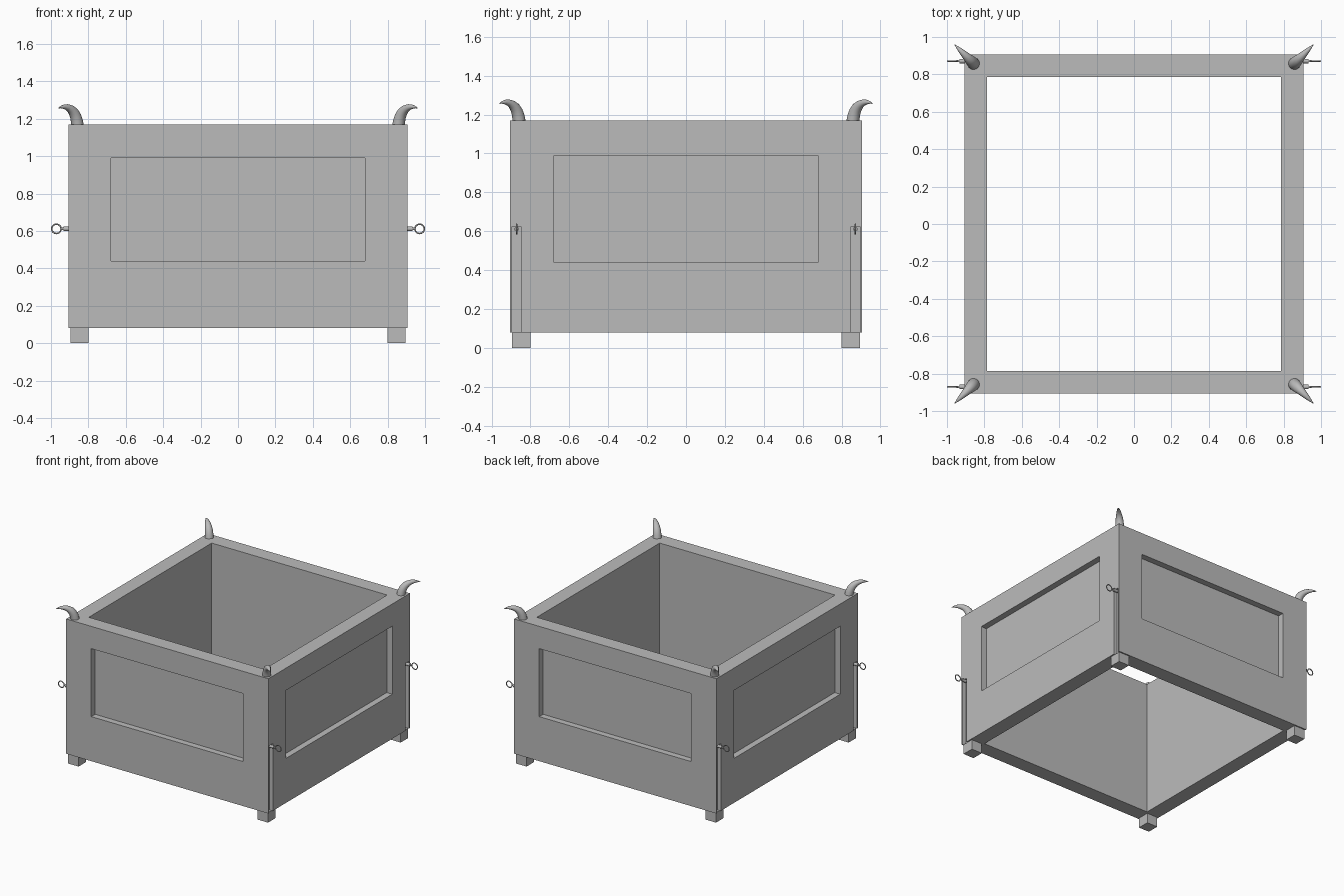
import bpy, bmesh, math
from mathutils import Vector, Matrix

if "Cube" in bpy.data.objects:
    bpy.data.objects.remove(bpy.data.objects["Cube"])

grey = bpy.data.materials.new("light grey")
grey.diffuse_color = (0.5, 0.5, 0.5, 1)
grey.use_nodes = True
grey.node_tree.nodes["Principled BSDF"].inputs["Base Color"].default_value = grey.diffuse_color


def make_object(name, bm):
    bmesh.ops.recalc_face_normals(bm, faces=bm.faces)
    mesh = bpy.data.meshes.new(name)
    bm.to_mesh(mesh)
    bm.free()
    mesh.materials.append(grey)
    ob = bpy.data.objects.new(name, mesh)
    bpy.context.collection.objects.link(ob)
    return ob


def add_box(bm, lo, hi):
    lo, hi = Vector(lo), Vector(hi)
    m = Matrix.Translation((lo + hi) / 2) @ Matrix.Diagonal((*(hi - lo), 1))
    bmesh.ops.create_cube(bm, size=1, matrix=m)


def sweep(bm, points, radii, side, sides, closed=False):
    """Tube through points; side is the constant normal of the path's plane."""
    rings, n = [], len(points)
    for i, p in enumerate(points):
        a = points[(i - 1) % n] if closed else points[max(i - 1, 0)]
        b = points[(i + 1) % n] if closed else points[min(i + 1, n - 1)]
        other = (b - a).normalized().cross(side)
        ring = []
        for k in range(sides):
            t = 2 * math.pi * k / sides
            ring.append(bm.verts.new(p + radii[i] * (math.cos(t) * side + math.sin(t) * other)))
        rings.append(ring)
    for i in range(n if closed else n - 1):
        r, s = rings[i], rings[(i + 1) % n]
        for k in range(sides):
            j = (k + 1) % sides
            bm.faces.new((r[k], r[j], s[j], s[k]))
    if not closed:
        bm.faces.new(rings[0])
        bm.faces.new(rings[-1])


def smooth(ob):
    bpy.ops.object.select_all(action='DESELECT')
    ob.select_set(True)
    bpy.context.view_layer.objects.active = ob
    bpy.ops.object.shade_smooth_by_angle(angle=math.radians(50))


W, BOTTOM, TOP = 0.905, 0.08, 1.17
corners = [(sx, sy) for sx in (-1, 1) for sy in (-1, 1)]

# Open box body
bm = bmesh.new()
add_box(bm, (-W, -W, BOTTOM), (W, W, TOP))
body = make_object("box_walls", bm)

# Cutter: inner opening, four recessed panels, four vertical slots
bm = bmesh.new()
add_box(bm, (-0.785, -0.785, -0.5), (0.785, 0.785, 2))
for s in (-1, 1):
    y0, y1 = sorted((s * (W - 0.05), s * 1.2))
    add_box(bm, (-0.68, y0, 0.44), (0.68, y1, 0.99))
    add_box(bm, (y0, -0.68, 0.44), (y1, 0.68, 0.99))
for sx, sy in corners:
    x0, x1 = sorted((sx * (W - 0.03), sx * 1.2))
    y0, y1 = sorted((sy * 0.848, sy * 0.894))
    add_box(bm, (x0, y0, -0.3), (x1, y1, 0.625))
cutter = make_object("cutter", bm)
cutter.hide_render = True

mod = body.modifiers.new("cut", 'BOOLEAN')
mod.operation = 'DIFFERENCE'
mod.solver = 'EXACT'
mod.object = cutter
bpy.context.view_layer.objects.active = body
bpy.ops.object.modifier_apply(modifier="cut")
bpy.data.objects.remove(cutter)

# Horn profile: distance along x and y, height, radius
horn = [(0.858, 1.165, 0.033), (0.862, 1.19, 0.032), (0.869, 1.215, 0.030),
        (0.880, 1.236, 0.027), (0.895, 1.252, 0.022), (0.912, 1.261, 0.017),
        (0.930, 1.264, 0.012), (0.947, 1.262, 0.006), (0.960, 1.256, 0.001)]

for sx, sy in corners:
    where = ("front" if sy < 0 else "back") + "_" + ("left" if sx < 0 else "right")

    # Feet
    bm = bmesh.new()
    x0, x1 = sorted((sx * 0.80, sx * 0.895))
    y0, y1 = sorted((sy * 0.80, sy * 0.895))
    add_box(bm, (x0, y0, 0), (x1, y1, BOTTOM))
    make_object(where + "_foot", bm)

    # Curved horns leaning out over the corners
    bm = bmesh.new()
    pts = [Vector((sx * d, sy * d, z)) for d, z, r in horn]
    sweep(bm, pts, [r for d, z, r in horn], Vector((-sy, sx, 0)).normalized(), 16)
    smooth(make_object(where + "_horn", bm))

    # Pin at the top of the slot
    bm = bmesh.new()
    pts = [Vector((sx * x, sy * 0.871, 0.611)) for x in (0.87, 0.932, 0.932, 0.948)]
    sweep(bm, pts[:2], [0.012] * 2, Vector((0, 0, 1)), 12)
    sweep(bm, pts[2:], [0.006] * 2, Vector((0, 0, 1)), 12)
    smooth(make_object(where + "_pin", bm))

    # Ring on the end of the pin
    bm = bmesh.new()
    pts = []
    for k in range(24):
        t = 2 * math.pi * k / 24
        pts.append(Vector((sx * 0.971 + 0.025 * math.cos(t), sy * 0.871, 0.611 + 0.025 * math.sin(t))))
    sweep(bm, pts, [0.004] * 24, Vector((0, 1, 0)), 8, closed=True)
    smooth(make_object(where + "_ring", bm))
